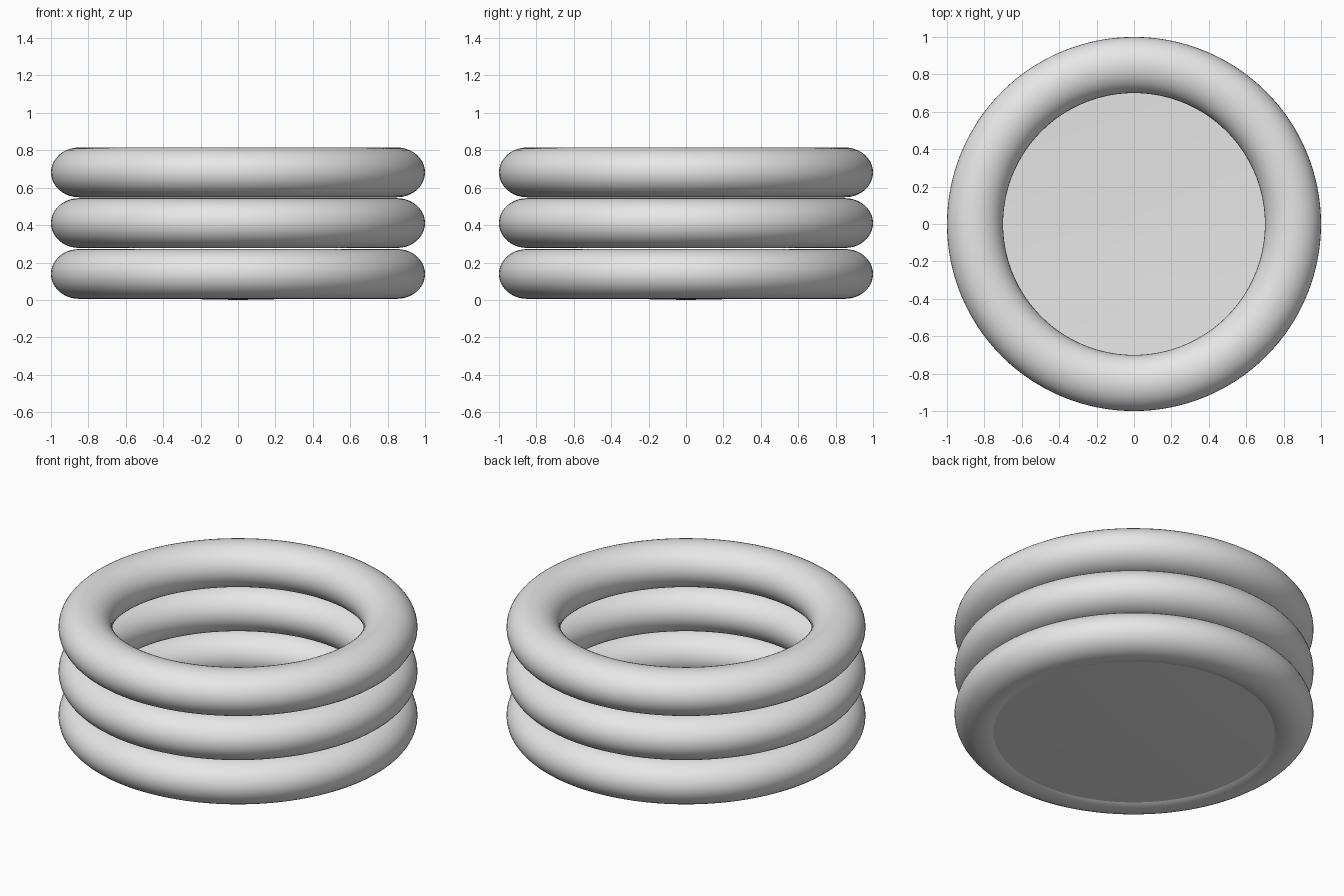
import bpy
import bmesh
import math

cube = bpy.data.objects.get("Cube")
if cube:
    bpy.data.objects.remove(cube, do_unlink=True)

SEGMENTS = 128

# One pale grey vinyl
vinyl = bpy.data.materials.new("pale_grey_vinyl")
vinyl.use_nodes = True
colour = (0.8, 0.8, 0.8, 1)
vinyl.diffuse_color = colour
vinyl.node_tree.nodes["Principled BSDF"].inputs["Base Color"].default_value = colour


def lathe(name, profile, height=0.0, closed=False):
    """Spin a radius/height profile around the vertical axis."""
    bm = bmesh.new()
    verts = [bm.verts.new((r, 0, z)) for r, z in profile]
    pairs = list(zip(verts, verts[1:]))
    if closed:
        pairs.append((verts[-1], verts[0]))
    edges = [bm.edges.new(p) for p in pairs]
    bmesh.ops.spin(bm, geom=verts + edges, cent=(0, 0, 0), axis=(0, 0, 1),
                   angle=math.tau, steps=SEGMENTS, use_duplicate=False)
    bmesh.ops.remove_doubles(bm, verts=bm.verts, dist=0.0001)
    bmesh.ops.recalc_face_normals(bm, faces=bm.faces)
    mesh = bpy.data.meshes.new(name)
    bm.to_mesh(mesh)
    bm.free()
    mesh.materials.append(vinyl)
    mesh.shade_smooth()
    obj = bpy.data.objects.new(name, mesh)
    obj.location.z = height
    bpy.context.collection.objects.link(obj)
    return obj


# Three stacked inflated rings, slightly wider than tall in section
section = [(0.85 + 0.15 * math.cos(math.tau * i / 40),
            0.133 * math.sin(math.tau * i / 40)) for i in range(40)]
for name, height in (("lower_ring", 0.139), ("middle_ring", 0.411), ("upper_ring", 0.682)):
    lathe(name, section, height, closed=True)

# Thin floor sheet, sagging a little to the middle
lathe("floor_sheet", [(0, 0), (0.16, 0.003), (0.45, 0.009), (0.7, 0.016), (0.79, 0.02)])
